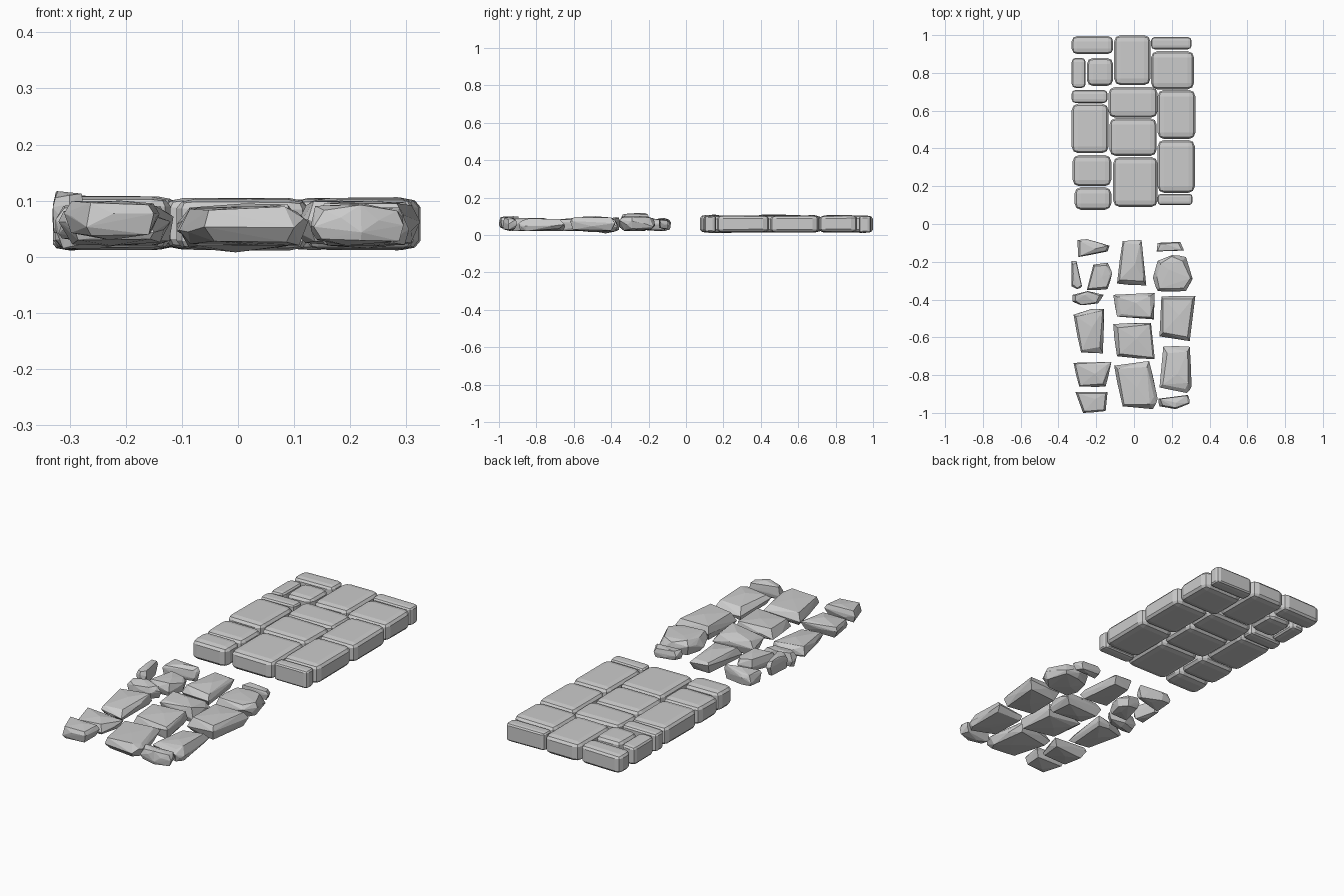
import bpy, bmesh, random
from mathutils import Vector

if "Cube" in bpy.data.objects:
    bpy.data.objects.remove(bpy.data.objects["Cube"])

random.seed(4)


def finish(bm, name):
    bmesh.ops.recalc_face_normals(bm, faces=bm.faces)
    me = bpy.data.meshes.new(name)
    bm.to_mesh(me)
    bm.free()
    ob = bpy.data.objects.new(name, me)
    bpy.context.collection.objects.link(ob)


def slab(name, x0, x1, y0, y1, top=0.103):
    """Worn rectangular paving stone with soft faceted edges."""
    bm = bmesh.new()
    bmesh.ops.create_cube(bm, size=1)
    j = lambda a: random.uniform(-a, a)
    for v in bm.verts:
        z = (top + j(0.003)) if v.co.z > 0 else 0.013 + j(0.002)
        v.co = Vector((x1 if v.co.x > 0 else x0, y1 if v.co.y > 0 else y0, z * 2))
    width = min(0.034, 0.3 * min(x1 - x0, y1 - y0))
    bmesh.ops.bevel(bm, geom=bm.edges[:], offset=width, segments=2,
                    profile=0.5, affect='EDGES')
    for v in bm.verts:          # squash so the rim is flatter than it is wide
        v.co.z *= 0.5
    finish(bm, name)


def rubble(name, outline, low=0.02, high=0.092):
    """Broken stone: hull of a wide middle ring and smaller top and bottom rings."""
    bm = bmesh.new()
    pts = [Vector((x, y, 0)) for x, y in outline]
    c = sum(pts, Vector()) / len(pts)
    for i, p in enumerate(pts):
        q = p.lerp(pts[(i + 1) % len(pts)], random.uniform(0.35, 0.65))
        q = c + (q - c) * random.uniform(0.98, 1.04)
        for s in (p, q):
            mid = low + (high - low) * random.uniform(0.3, 0.72)
            bm.verts.new((s.x, s.y, mid))
        for base, sign in ((low, 1), (high, -1)):
            r = c + (p - c) * random.uniform(0.74, 0.93)
            bm.verts.new((r.x, r.y, base + sign * random.uniform(0, 0.014)))
    for base in (low, high):    # off-centre peaks
        bm.verts.new((c.x + random.uniform(-.02, .02), c.y + random.uniform(-.02, .02), base))
    res = bmesh.ops.convex_hull(bm, input=bm.verts[:])
    junk = {g for g in res['geom_interior'] + res['geom_unused']
            if isinstance(g, bmesh.types.BMVert)}
    bmesh.ops.delete(bm, geom=list(junk), context='VERTS')
    finish(bm, name)


# Intact paving: left, middle and right columns
left = [(-.33, -.11, .9, .995), (-.33, -.256, .72, .88), (-.25, -.11, .73, .88),
        (-.33, -.14, .64, .71), (-.33, -.135, .375, .637), (-.325, -.12, .2, .365),
        (-.315, -.12, .075, .195)]
middle = [(-.105, .087, .735, 1), (-.135, .125, .563, .725),
          (-.13, .12, .36, .56), (-.11, .125, .09, .355)]
right = [(.09, .305, .925, .99), (.09, .318, .713, .915), (.125, .325, .45, .71),
         (.125, .322, .165, .445), (.125, .31, .1, .16)]
for col, stones in (("left", left), ("middle", middle), ("right", right)):
    for i, s in enumerate(stones):
        slab(f"{col}_slab_{i}", *s, top=0.102 + random.uniform(-.001, .006))

# Broken stones, left column
rubble("left_rubble_0", [(-.3, -.085), (-.25, -.08), (-.13, -.115), (-.14, -.145), (-.295, -.175)])
rubble("left_rubble_1", [(-.33, -.195), (-.305, -.195), (-.275, -.33), (-.3, -.345), (-.33, -.33)], .04, .117)
rubble("left_rubble_2", [(-.215, -.215), (-.14, -.205), (-.115, -.26), (-.14, -.345), (-.25, -.35)])
rubble("left_rubble_3", [(-.325, -.375), (-.245, -.355), (-.16, -.375), (-.19, -.42), (-.28, -.43), (-.325, -.41)], .015, .095)
rubble("left_rubble_4", [(-.32, -.48), (-.225, -.45), (-.16, -.45), (-.165, -.685), (-.28, -.68)], .02, .085)
rubble("left_rubble_5", [(-.32, -.735), (-.12, -.73), (-.15, -.86), (-.29, -.86)], .02, .085)
rubble("left_rubble_6", [(-.31, -.89), (-.14, -.89), (-.15, -.99), (-.27, -1.0)], .03, .1)

# Broken stones, middle column
rubble("middle_rubble_0", [(-.06, -.09), (.04, -.085), (.065, -.325), (-.09, -.315)], .025, .09)
rubble("middle_rubble_1", [(-.11, -.375), (.11, -.365), (.105, -.505), (-.09, -.49)], .008, .095)
rubble("middle_rubble_2", [(-.11, -.53), (.09, -.525), (.11, -.715), (-.09, -.7)], .02, .09)
rubble("middle_rubble_3", [(-.105, -.75), (.08, -.725), (.125, -.925), (.1, -.98), (-.06, -.965)], .02, .09)

# Broken stones, right column
rubble("right_rubble_0", [(.125, -.1), (.245, -.095), (.265, -.14), (.12, -.145)], .03, .085)
rubble("right_rubble_1", [(.125, -.195), (.2, -.165), (.275, -.175), (.31, -.29), (.275, -.355), (.125, -.355), (.1, -.285)], .02, .1)
rubble("right_rubble_2", [(.145, -.385), (.325, -.38), (.295, -.62), (.135, -.595)], .015, .1)
rubble("right_rubble_3", [(.155, -.65), (.295, -.65), (.305, -.86), (.28, -.895), (.135, -.865)], .02, .088)
rubble("right_rubble_4", [(.13, -.925), (.285, -.905), (.295, -.95), (.22, -.98), (.135, -.965)], .02, .095)
